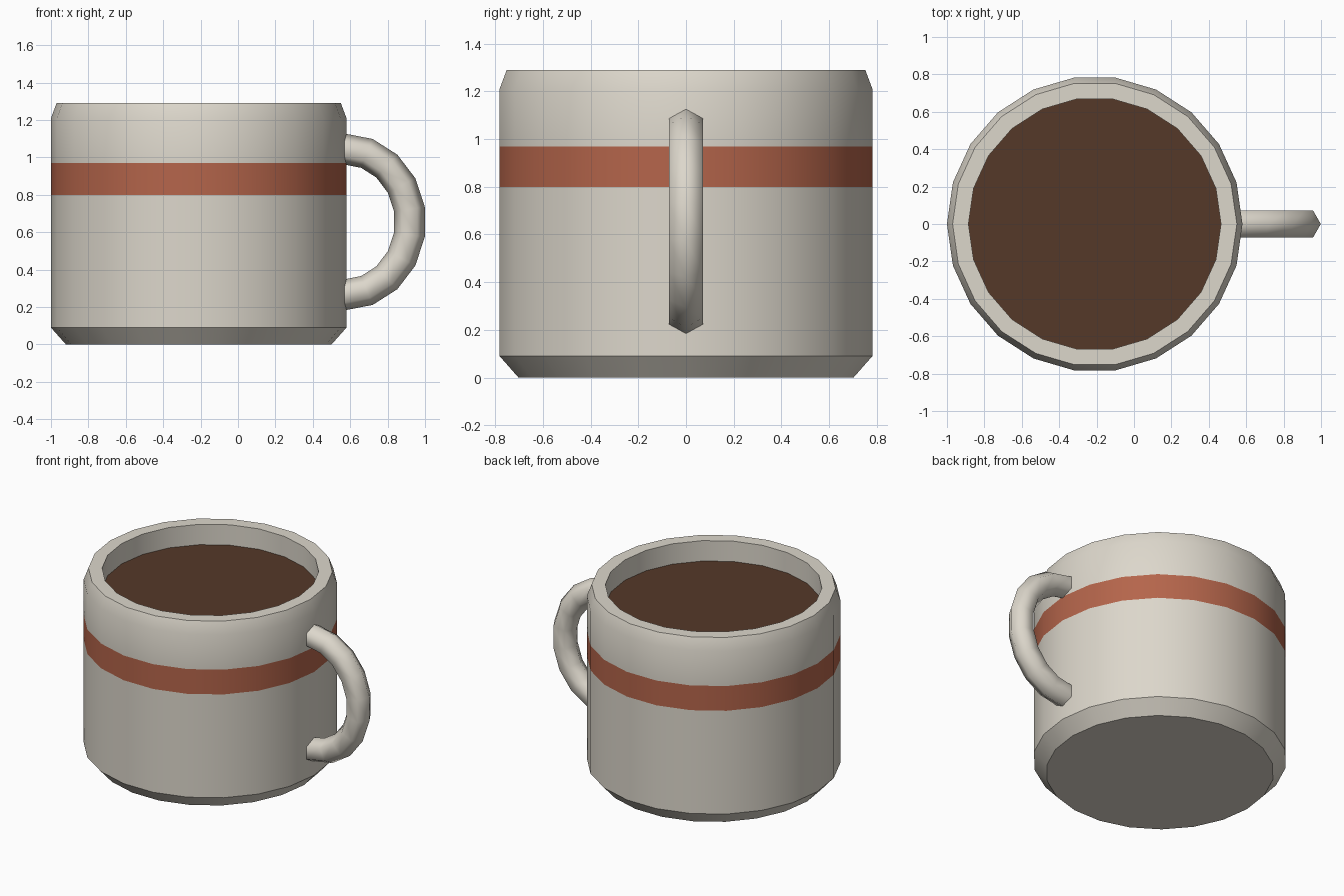
import bpy, bmesh
from math import sin, cos, pi, radians
from mathutils import Vector

if "Cube" in bpy.data.objects:
    bpy.data.objects.remove(bpy.data.objects["Cube"])

CX, SIDES = -0.21, 22          # mug axis and number of sides


def material(name, color):
    m = bpy.data.materials.new(name)
    m.diffuse_color = (*color, 1)
    m.use_nodes = True
    m.node_tree.nodes["Principled BSDF"].inputs["Base Color"].default_value = m.diffuse_color
    return m


def finish(name, bm, angle, mats=()):
    bmesh.ops.recalc_face_normals(bm, faces=bm.faces)
    me = bpy.data.meshes.new(name)
    bm.to_mesh(me)
    bm.free()
    for m in mats:
        me.materials.append(m)
    ob = bpy.data.objects.new(name, me)
    bpy.context.collection.objects.link(ob)
    bpy.ops.object.select_all(action='DESELECT')
    ob.select_set(True)
    bpy.context.view_layer.objects.active = ob
    bpy.ops.object.shade_smooth_by_angle(angle=radians(angle))
    return ob


def skin(bm, rings):
    """Bridge successive rings of points and cap both ends."""
    vs = [[bm.verts.new(p) for p in ring] for ring in rings]
    n = len(vs[0])
    for a, b in zip(vs, vs[1:]):
        for i in range(n):
            j = (i + 1) % n
            bm.faces.new((a[i], a[j], b[j], b[i]))
    bm.faces.new(vs[0])
    bm.faces.new(vs[-1])


def lathe(profile):
    return [[(CX + r * cos(2 * pi * i / SIDES), r * sin(2 * pi * i / SIDES), z)
             for i in range(SIDES)] for r, z in profile]


clay = material("clay", (0.72, 0.68, 0.60))
red = material("stripe_red", (0.46, 0.13, 0.07))
brown = material("coffee_brown", (0.09, 0.04, 0.022))

# Cup: outer wall with chamfers, rim and inner wall; the stripe is a row of faces
bm = bmesh.new()
skin(bm, lathe([(0.71, 0), (0.79, 0.09), (0.79, 0.80), (0.79, 0.97), (0.79, 1.21),
                (0.76, 1.29), (0.675, 1.29), (0.675, 0.12)]))
for f in bm.faces:
    if 0.8 < f.calc_center_median().z < 0.97 and \
            (f.calc_center_median() - Vector((CX, 0, 0))).xy.length > 0.72:
        f.material_index = 1
finish("cup", bm, 30, (clay, red))

# Coffee surface
bm = bmesh.new()
skin(bm, lathe([(0.675, 1.11), (0.675, 1.15)]))
finish("coffee", bm, 30, (brown,))

# Handle: hexagonal tube swept along a half ellipse
A, B, R, SEG = 0.354, 0.39, 0.083, 9
rings = []
for k in range(SEG + 1):
    t = pi / 2 - pi * k / SEG
    centre = Vector((0.568 + A * cos(t), 0, 0.655 + B * sin(t)))
    normal = Vector((B * cos(t), 0, A * sin(t))).normalized()
    rings.append([centre + normal * R * cos(pi * i / 3) + Vector((0, R * sin(pi * i / 3), 0))
                  for i in range(6)])
bm = bmesh.new()
skin(bm, rings)
finish("handle", bm, 65, (clay,))
